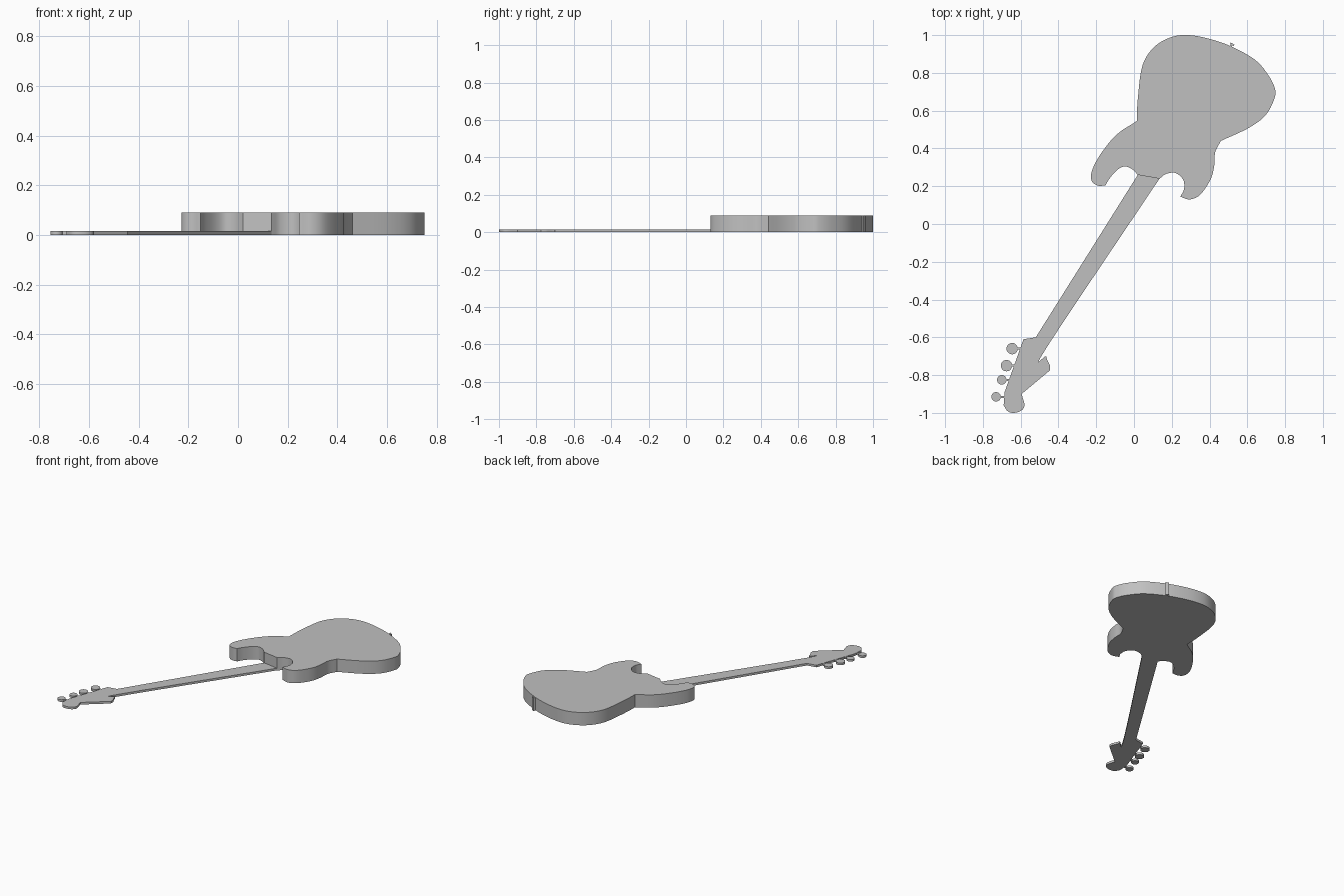
import bpy
import bmesh
import math
from mathutils import Vector

cube = bpy.data.objects.get("Cube")
if cube:
    bpy.data.objects.remove(cube, do_unlink=True)

BODY_HEIGHT = 0.09
NECK_HEIGHT = 0.015

grey = bpy.data.materials.new("plain grey")
grey.use_nodes = True
colour = (0.53, 0.53, 0.53, 1)
grey.diffuse_color = colour
grey.node_tree.nodes["Principled BSDF"].inputs["Base Color"].default_value = colour


def smooth_run(run, steps=5):
    """Spline through a run of points, leaving out the last point."""
    points = [Vector(p) for p in run]
    if len(points) == 2:
        return points[:1]
    padded = [2 * points[0] - points[1]] + points + [2 * points[-1] - points[-2]]
    result = []
    for a, b, c, d in zip(padded, padded[1:], padded[2:], padded[3:]):
        for step in range(steps):
            t = step / steps
            tangent_in, tangent_out = (c - a) / 2, (d - b) / 2
            result.append(b * (2 * t**3 - 3 * t**2 + 1) + tangent_in * (t**3 - 2 * t**2 + t)
                          + c * (3 * t**2 - 2 * t**3) + tangent_out * (t**3 - t**2))
    return result


def outline(runs):
    """Join runs into a closed outline; each run starts at a sharp corner."""
    points = []
    for run, following in zip(runs, runs[1:] + runs[:1]):
        points += smooth_run(run + following[:1])
    return points


def slab(name, points, height):
    """Extrude a flat outline up from the ground."""
    bm = bmesh.new()
    face = bm.faces.new([bm.verts.new((p[0], p[1], 0)) for p in points])
    top = bmesh.ops.extrude_face_region(bm, geom=[face], use_keep_orig=True)
    for item in top["geom"]:
        if isinstance(item, bmesh.types.BMVert):
            item.co.z = height
    bmesh.ops.recalc_face_normals(bm, faces=bm.faces[:])
    mesh = bpy.data.meshes.new(name)
    bm.to_mesh(mesh)
    bm.free()
    mesh.materials.append(grey)
    obj = bpy.data.objects.new(name, mesh)
    bpy.context.collection.objects.link(obj)
    bpy.ops.object.select_all(action="DESELECT")
    obj.select_set(True)
    bpy.context.view_layer.objects.active = obj
    bpy.ops.object.shade_smooth_by_angle(angle=math.radians(30))
    return obj


def bar(name, start, end, width, height):
    """Straight strip between two points on the ground."""
    start, end = Vector(start), Vector(end)
    side = (end - start).normalized().orthogonal() * width / 2
    slab(name, [start - side, end - side, end + side, start + side], height)


def disc(name, centre, radius, height):
    angles = [math.tau * i / 24 for i in range(24)]
    slab(name, [(centre[0] + radius * math.cos(a), centre[1] + radius * math.sin(a))
                for a in angles], height)


# Body: upper bout, waist corner, two horns and the neck joint
body_runs = [
    [(.015, .545), (.02, .66), (.045, .84), (.11, .94), (.2, .99), (.29, 1), (.4, .98),
     (.515, .94), (.64, .87), (.71, .79), (.745, .72), (.745, .67), (.7, .58), (.61, .51)],
    [(.46, .44), (.43, .38), (.425, .31), (.405, .235), (.35, .155), (.295, .13)],
    [(.245, .145), (.265, .185), (.26, .235), (.22, .27), (.17, .265)],
    [(.135, .24)],
    [(.02, .26), (-.01, .29), (-.05, .305), (-.09, .285), (-.13, .24)],
    [(-.15, .205), (-.19, .203), (-.225, .23), (-.22, .29), (-.17, .38), (-.09, .475)],
]
slab("body", outline(body_runs), BODY_HEIGHT)

# Neck and headstock in one thin piece
neck_runs = [
    [(.135, .24)],
    [(.02, .26)],
    [(-.52, -.6)],
    [(-.585, -.61)],
    [(-.685, -.89)],
    [(-.69, -.96), (-.67, -.99), (-.64, -1), (-.6, -.99), (-.58, -.96)],
    [(-.595, -.9)],
    [(-.445, -.775)],
    [(-.445, -.75), (-.465, -.7), (-.46, -.65)],
]
slab("neck_and_headstock", outline(neck_runs), NECK_HEIGHT)

# Tuning pegs: a round button on a short stem
pegs = [(-.645, -.66, .03), (-.675, -.75, .03), (-.7, -.825, .025), (-.73, -.915, .025)]
for i, (x, y, radius) in enumerate(pegs, 1):
    disc(f"tuning_peg_{i}", (x, y), radius, NECK_HEIGHT)
    bar(f"peg_stem_{i}", (x, y), (x + radius + .025, y), .01, NECK_HEIGHT)

# Strap pin on the body's end
bar("strap_pin_stem", (.505, .93), (.52, .953), .01, BODY_HEIGHT)
bar("strap_pin_head", (.51, .957), (.53, .946), .008, BODY_HEIGHT)
